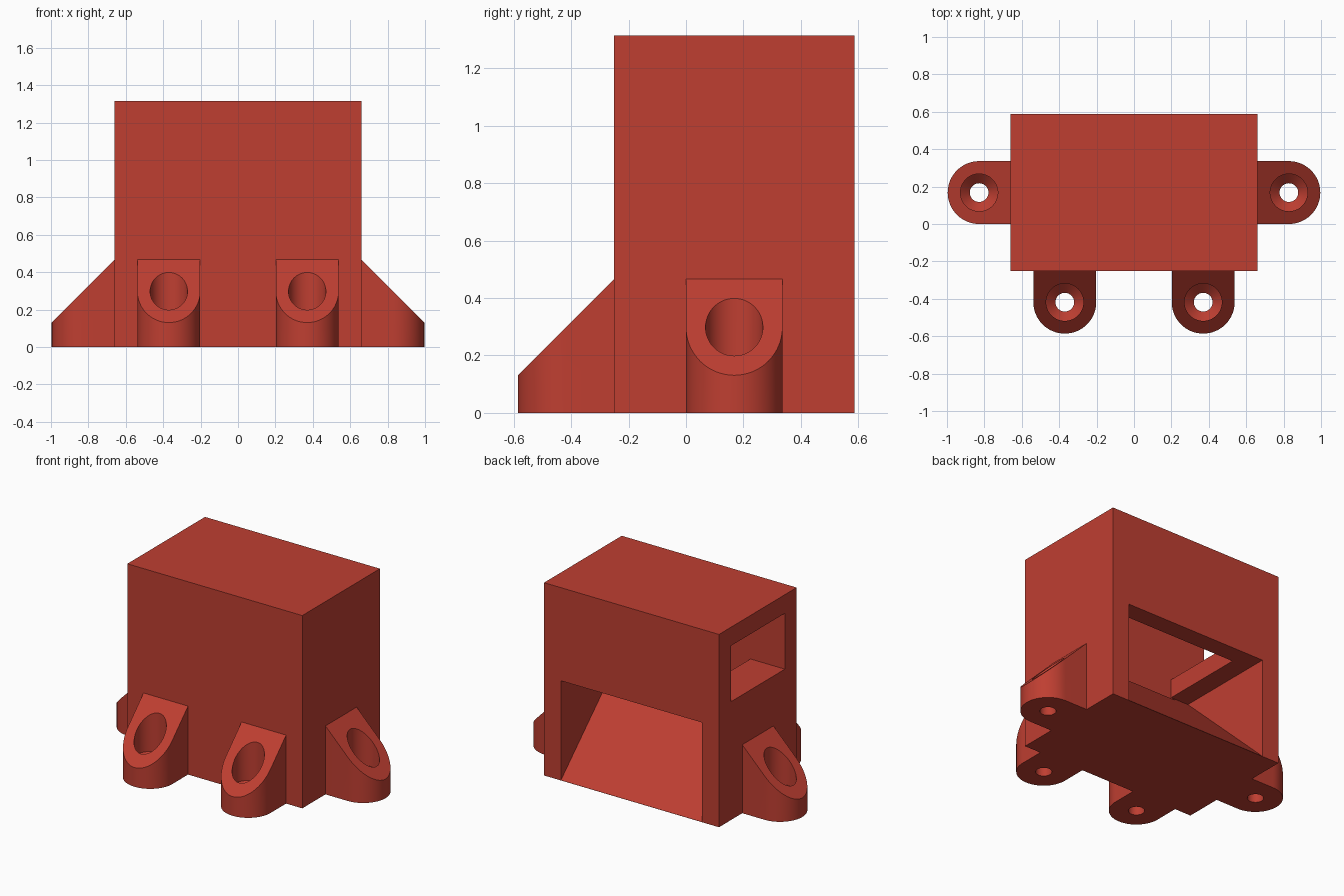
import bpy, bmesh, math
from mathutils import Matrix, Vector

if "Cube" in bpy.data.objects:
    bpy.data.objects.remove(bpy.data.objects["Cube"])

red = bpy.data.materials.new("brick_red")
red.diffuse_color = (0.52, 0.049, 0.031, 1)
red.use_nodes = True
red.node_tree.nodes["Principled BSDF"].inputs["Base Color"].default_value = red.diffuse_color

X, Y0, Y1, H = 0.66, -0.25, 0.587, 1.315   # body extents
T = 0.127                                  # wall thickness
SHELF = 0.68                               # underside of inner shelf
R = 0.168                                  # lug radius


def make(name, bm):
    bmesh.ops.recalc_face_normals(bm, faces=bm.faces[:])
    me = bpy.data.meshes.new(name)
    bm.to_mesh(me)
    bm.free()
    me.materials.append(red)
    ob = bpy.data.objects.new(name, me)
    bpy.context.collection.objects.link(ob)
    return ob


def prism(name, points, vec):
    """Closed polygon extruded along vec."""
    bm = bmesh.new()
    face = bm.faces.new([bm.verts.new(p) for p in points])
    ext = bmesh.ops.extrude_face_region(bm, geom=[face])
    verts = [g for g in ext["geom"] if isinstance(g, bmesh.types.BMVert)]
    bmesh.ops.translate(bm, verts=verts, vec=vec)
    return make(name, bm)


def box(name, x0, x1, y0, y1, z0, z1):
    return prism(name, [(x0, y0, z0), (x1, y0, z0), (x1, y1, z0), (x0, y1, z0)],
                 (0, 0, z1 - z0))


def cut(target, cutter):
    mod = target.modifiers.new("cut", "BOOLEAN")
    mod.operation = "DIFFERENCE"
    mod.solver = "EXACT"
    mod.object = cutter
    bpy.context.view_layer.objects.active = target
    bpy.ops.object.modifier_apply(modifier=mod.name)
    bpy.data.objects.remove(cutter)


# Body: block with a side-loading chamber, a drop opening and a sloped chute
body = box("body", -X, X, Y0, Y1, 0, H)
xi, yf, yb = X - T, Y0 + T, Y1 - T
cut(body, box("chamber_cutter", -X - 0.1, xi, yf, yb, SHELF + T, H - T))
cut(body, box("drop_cutter", -0.40, xi, yf, yb, SHELF - 0.03, SHELF + T + 0.05))
# The chute runs from the back bottom edge up to the inner front wall
k = SHELF / (Y1 - yf)
e = 0.1
cut(body, prism("chute_cutter",
                [(-xi, Y1, 0.001), (-xi, Y1 + e, 0.001), (-xi, Y1 + e, SHELF),
                 (-xi, yf, SHELF)], (2 * xi, 0, 0)))


def screw_cutter(cx):
    """Through hole, countersink cone and wide bore, turned about z."""
    profile = [(0.05, -0.1), (0.05, 0.08), (0.1, 0.13), (0.1, 0.7)]
    n = 48
    bm = bmesh.new()
    rings = [[bm.verts.new((cx + r * math.cos(2 * math.pi * i / n),
                            r * math.sin(2 * math.pi * i / n), z))
              for i in range(n)] for r, z in profile]
    for a, b in zip(rings, rings[1:]):
        for i in range(n):
            j = (i + 1) % n
            bm.faces.new((a[i], a[j], b[j], b[i]))
    bm.faces.new(rings[0])
    bm.faces.new(rings[-1])
    return make("screw_cutter", bm)


def lug(name, loc, angle):
    """Round-ended mounting lug with a 45 degree top, pointing along angle."""
    arc = [(R + R * math.cos(a), R * math.sin(a), 0)
           for a in (math.pi * (i / 32 - 0.5) for i in range(33))]
    ob = prism(name, [(0, -R, 0)] + arc + [(0, R, 0)], (0, 0, 0.467))
    # Slice off the sloped top
    bm = bmesh.new()
    bm.from_mesh(ob.data)
    res = bmesh.ops.bisect_plane(bm, geom=bm.verts[:] + bm.edges[:] + bm.faces[:],
                                 dist=1e-5, plane_co=(0, 0, 0.4669),
                                 plane_no=Vector((1, 0, 1)).normalized(),
                                 clear_outer=True)
    bmesh.ops.holes_fill(bm, edges=[ed for ed in bm.edges if ed.is_boundary])
    bmesh.ops.recalc_face_normals(bm, faces=bm.faces[:])
    bm.to_mesh(ob.data)
    bm.free()
    cut(ob, screw_cutter(R))
    ob.data.transform(Matrix.Translation(loc) @ Matrix.Rotation(angle, 4, "Z"))
    bpy.ops.object.select_all(action="DESELECT")
    ob.select_set(True)
    bpy.context.view_layer.objects.active = ob
    bpy.ops.object.shade_smooth_by_angle(angle=math.radians(30))


# Mounting lugs: one on each side, two on the front
lug("right_lug", (X, 0.168, 0), 0)
lug("left_lug", (-X, 0.168, 0), math.pi)
for side, s in (("right", 1), ("left", -1)):
    lug("front_lug_" + side, (s * 0.37, Y0, 0), -math.pi / 2)
